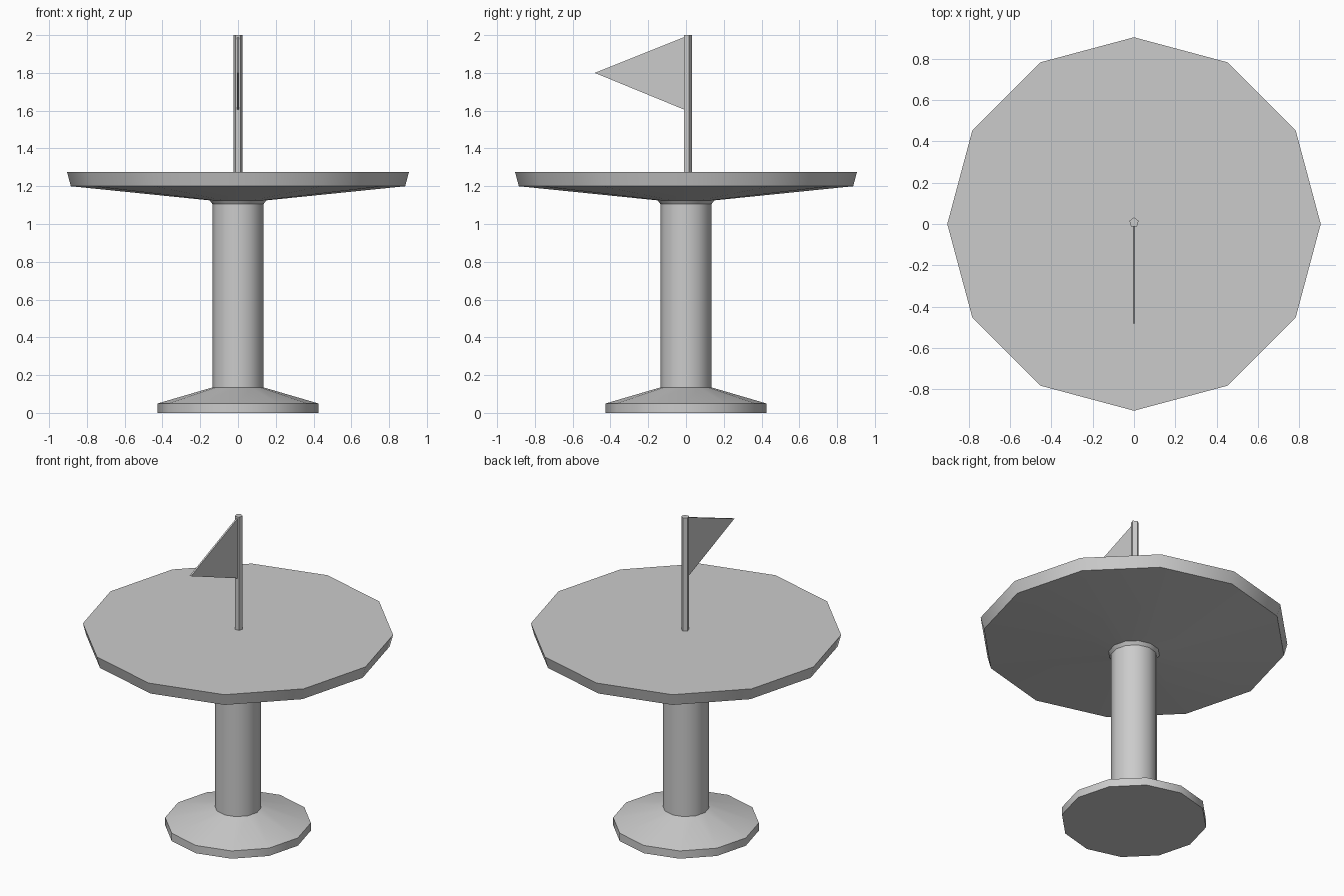
import bpy, bmesh
from math import pi, cos, sin, radians

if "Cube" in bpy.data.objects:
    bpy.data.objects.remove(bpy.data.objects["Cube"])


def finish(name, bm):
    bmesh.ops.recalc_face_normals(bm, faces=bm.faces)
    mesh = bpy.data.meshes.new(name)
    bm.to_mesh(mesh)
    bm.free()
    ob = bpy.data.objects.new(name, mesh)
    bpy.context.collection.objects.link(ob)
    return ob


def lathe(name, profile, sides, phase=0.0, cy=0.0, smooth=True):
    """Turn a (radius, z) profile into a closed solid."""
    bm = bmesh.new()
    rings = [[bm.verts.new((r * cos(phase + 2 * pi * i / sides),
                            cy + r * sin(phase + 2 * pi * i / sides), z))
              for i in range(sides)] for r, z in profile]
    for a, b in zip(rings, rings[1:]):
        for i in range(sides):
            j = (i + 1) % sides
            bm.faces.new((a[i], a[j], b[j], b[i]))
    bm.faces.new(rings[0][::-1])
    bm.faces.new(rings[-1])
    ob = finish(name, bm)
    if smooth:
        bpy.ops.object.select_all(action='DESELECT')
        ob.select_set(True)
        bpy.context.view_layer.objects.active = ob
        bpy.ops.object.shade_smooth_by_angle(angle=radians(31))
    return ob


# Foot, column, collar and round top in one turned profile
lathe("pedestal_table", [
    (0.425, 0.0), (0.425, 0.05), (0.135, 0.135),
    (0.135, 1.105), (0.15, 1.125),
    (0.885, 1.2), (0.905, 1.275)], 12)

# Five-sided flag pole
lathe("flag_pole", [(0.024, 1.275), (0.024, 2.0)], 5,
      phase=pi / 2, cy=0.008, smooth=False)

# Thin triangular flag
bm = bmesh.new()
outline = [(-0.008, 1.99), (-0.483, 1.8), (-0.008, 1.605)]
face = bm.faces.new([bm.verts.new((-0.005, y, z)) for y, z in outline])
ext = bmesh.ops.extrude_face_region(bm, geom=[face], use_keep_orig=True)
bmesh.ops.translate(bm, vec=(0.01, 0, 0),
                    verts=[g for g in ext["geom"] if isinstance(g, bmesh.types.BMVert)])
finish("flag", bm)
